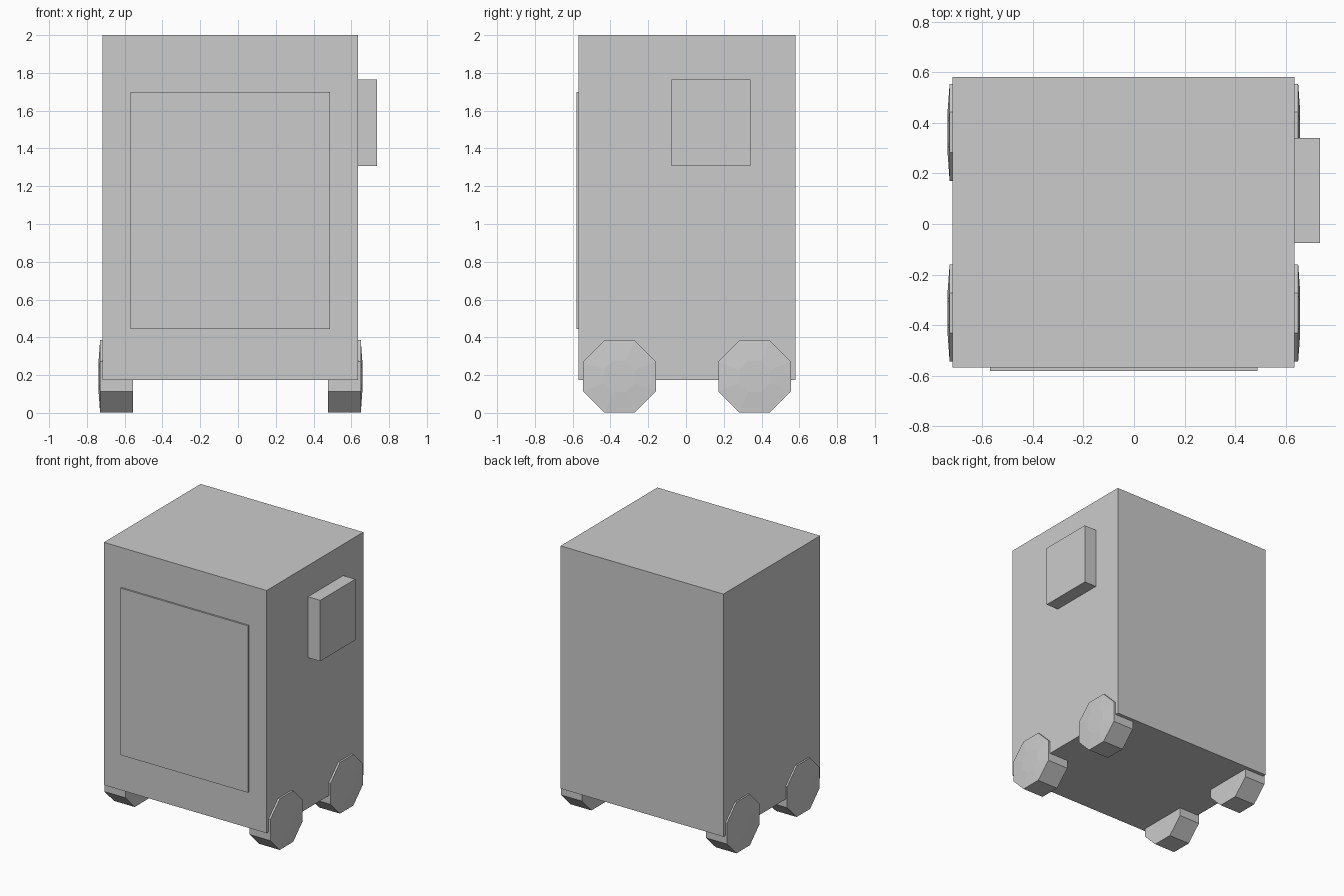
import bpy
import bmesh
import math

if "Cube" in bpy.data.objects:
    bpy.data.objects.remove(bpy.data.objects["Cube"], do_unlink=True)

grey = bpy.data.materials.new("light_grey")
grey.use_nodes = True
colour = (0.6, 0.6, 0.6, 1)
grey.diffuse_color = colour
grey.node_tree.nodes["Principled BSDF"].inputs["Base Color"].default_value = colour


def finish(bm, name):
    bmesh.ops.recalc_face_normals(bm, faces=bm.faces)
    mesh = bpy.data.meshes.new(name)
    bm.to_mesh(mesh)
    bm.free()
    mesh.materials.append(grey)
    obj = bpy.data.objects.new(name, mesh)
    bpy.context.collection.objects.link(obj)
    return obj


def box(name, low, high):
    bm = bmesh.new()
    bmesh.ops.create_cube(bm, size=1)
    for v in bm.verts:
        for i in range(3):
            v.co[i] = low[i] if v.co[i] < 0 else high[i]
    return finish(bm, name)


def wheel(name, side, y):
    # Octagonal drum with a slightly raised outer hub
    profile = [(0.43 + 0.087, 0.208), (0.69, 0.208), (0.698, 0.09)]
    bm = bmesh.new()
    rings = []
    for x, r in profile:
        ring = []
        for k in range(8):
            a = math.radians(22.5 + 45 * k)
            ring.append(bm.verts.new((-0.04 + side * x, y + r * math.cos(a),
                                      0.193 + r * math.sin(a))))
        rings.append(ring)
    for a, b in zip(rings, rings[1:]):
        for k in range(8):
            n = (k + 1) % 8
            bm.faces.new((a[k], a[n], b[n], b[k]))
    bm.faces.new(rings[0])
    bm.faces.new(rings[-1])
    return finish(bm, name)


# Cabinet, front door panel and side control box
box("cabinet", (-0.718, -0.568, 0.175), (0.636, 0.581, 2.0))
box("door_panel", (-0.57, -0.581, 0.445), (0.488, -0.56, 1.70))
box("side_box", (0.62, -0.076, 1.307), (0.737, 0.341, 1.765))

# Four wheels
for side, side_name in ((1, "left"), (-1, "right")):
    for y, end in ((-0.352, "front"), (0.363, "back")):
        wheel(f"{end}_{side_name}_wheel", side, y)
